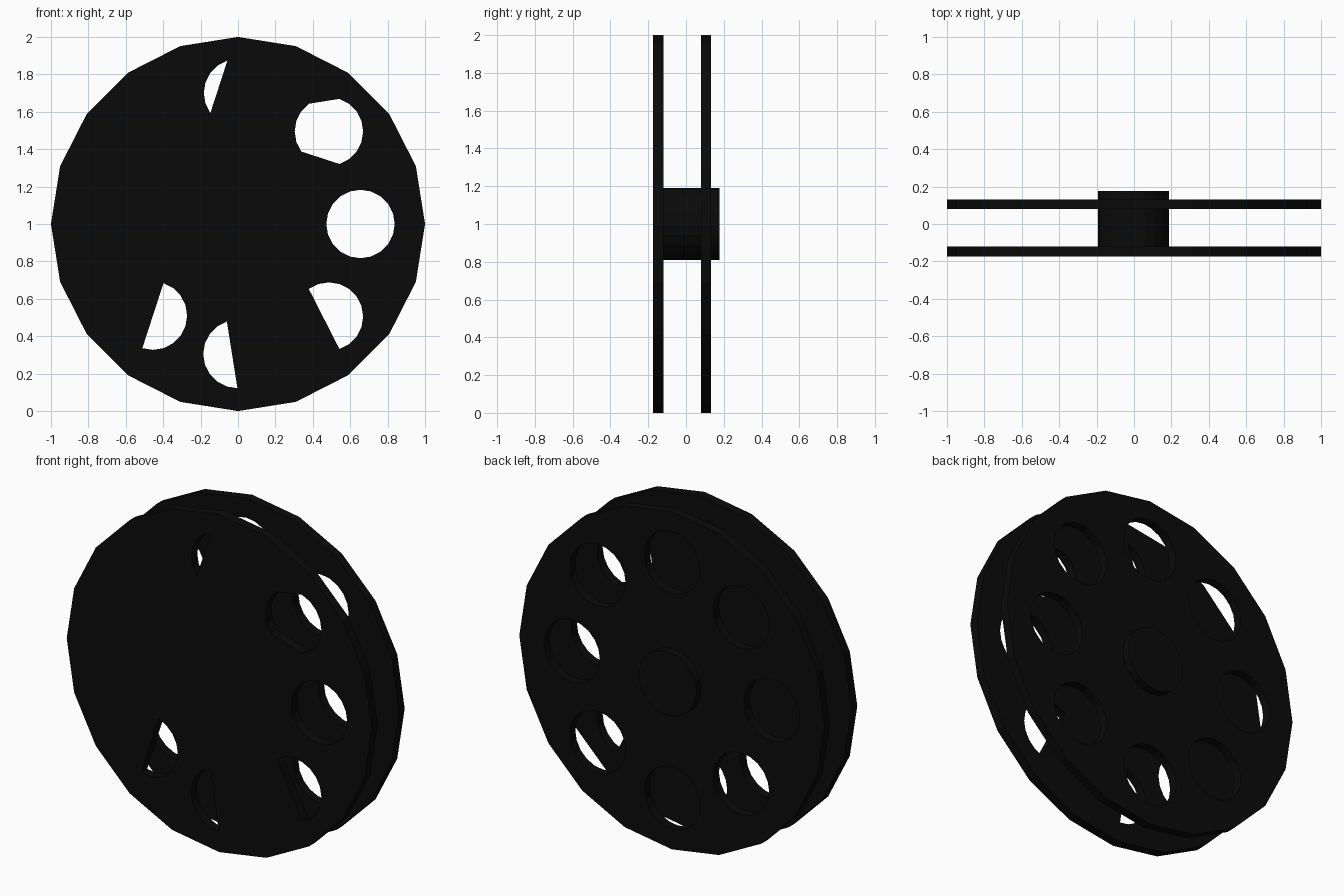
import bpy
from math import cos, sin, tau

if "Cube" in bpy.data.objects:
    bpy.data.objects.remove(bpy.data.objects["Cube"])

SIDES = 20
HOLE_R = 0.183

black = bpy.data.materials.new("black")
black.diffuse_color = (0.003, 0.003, 0.003, 1)
black.use_nodes = True
black.node_tree.nodes["Principled BSDF"].inputs["Base Color"].default_value = black.diffuse_color


def ring(cx, cz, r, picks=range(SIDES)):
    return [(cx + r * cos(tau * i / SIDES), cz + r * sin(tau * i / SIDES)) for i in picks]


def plate(name, loops, y0, y1):
    # filled flat outline with holes, standing upright between y0 and y1
    cu = bpy.data.curves.new(name, 'CURVE')
    cu.dimensions = '2D'
    cu.fill_mode = 'BOTH'
    cu.extrude = (y1 - y0) / 2
    for pts in loops:
        sp = cu.splines.new('POLY')
        sp.points.add(len(pts) - 1)
        for p, (x, z) in zip(sp.points, pts):
            p.co = (x, z, 0, 1)
        sp.use_cyclic_u = True
        sp.use_smooth = False
    ob = bpy.data.objects.new(name, cu)
    bpy.context.collection.objects.link(ob)
    ob.location = (0, (y0 + y1) / 2, 1)
    ob.rotation_euler = (tau / 4, 0, 0)
    bpy.ops.object.select_all(action='DESELECT')
    ob.select_set(True)
    bpy.context.view_layer.objects.active = ob
    bpy.ops.object.convert(target='MESH')
    ob = bpy.context.object
    ob.name = name
    ob.data.materials.clear()
    ob.data.materials.append(black)
    return ob


# Hole centres, and which rim corners stay open on the partly covered front plate
holes = [
    (0.655, 0.0, range(SIDES)),
    (0.486, 0.495, [0, 1, 2, 3, 4, 7, 8, 9, 10, 11, 12, 16, 17, 18, 19]),
    (0.0, 0.70, range(6, 13)),
    (-0.455, 0.495, []),
    (-0.655, 0.0, []),
    (-0.455, -0.49, [14, 15, 16, 17, 18, 19, 0, 1, 2, 3, 4]),
    (-0.003, -0.695, range(6, 16)),
    (0.486, -0.495, [16, 17, 18, 19, 0, 1, 2, 3, 4, 5, 6, 7]),
]
rim = ring(0, 0, 1.0)

# Front plate, rear plate and the hub that joins them
plate("front_plate", [rim] + [ring(x, z, HOLE_R, p) for x, z, p in holes if len(p)], -0.175, -0.12)
plate("rear_plate", [rim] + [ring(x, z, HOLE_R) for x, z, _ in holes], 0.08, 0.132)
plate("hub", [ring(-0.003, 0, 0.19)], -0.125, 0.177)
